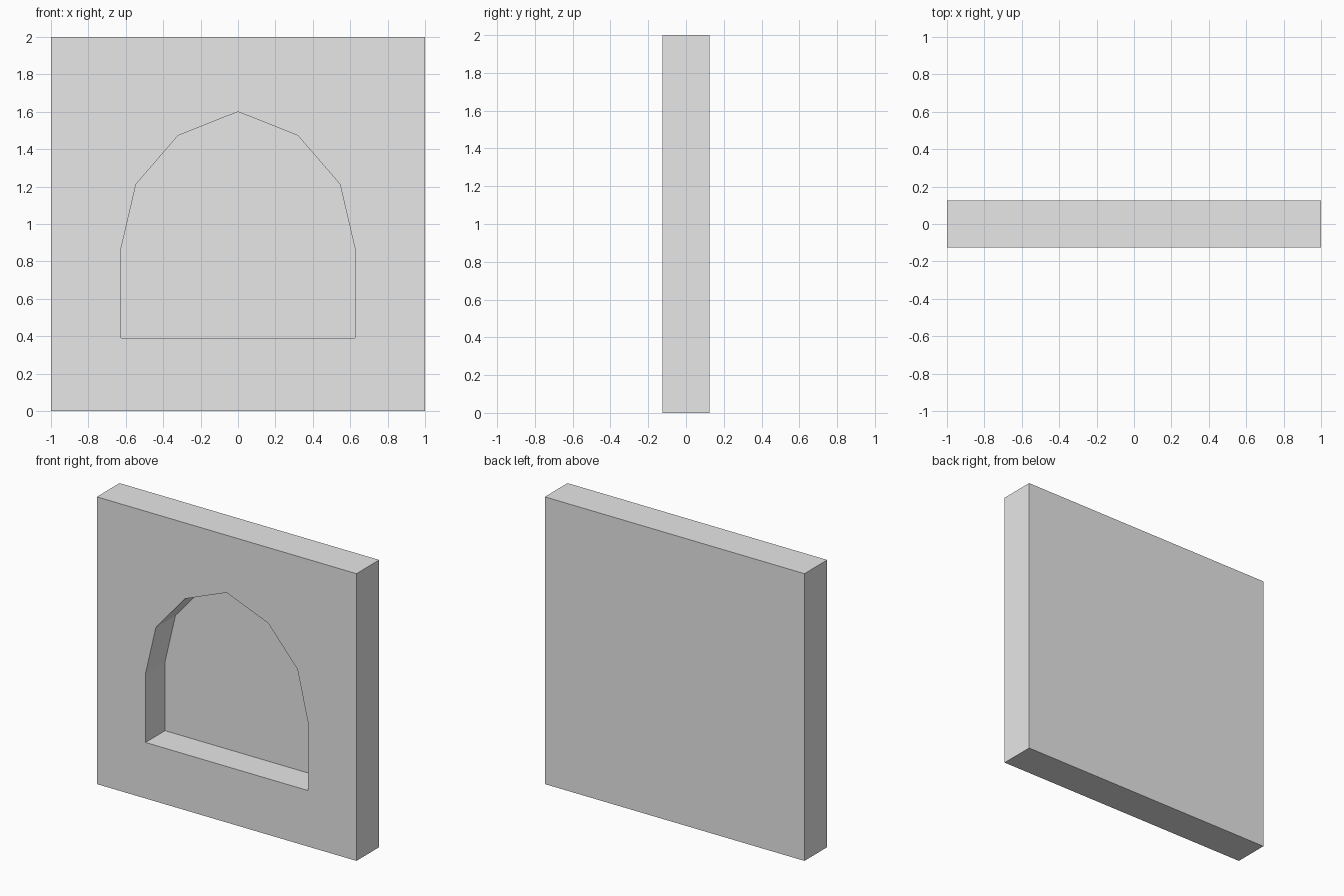
import bpy
import bmesh

if "Cube" in bpy.data.objects:
    bpy.data.objects.remove(bpy.data.objects["Cube"])

HALF_DEPTH = 0.125
RECESS_BACK = 0.09

grey = bpy.data.materials.new("light_grey")
grey.diffuse_color = (0.8, 0.8, 0.8, 1.0)
grey.use_nodes = True
grey.node_tree.nodes["Principled BSDF"].inputs["Base Color"].default_value = grey.diffuse_color

# Arch outline: right half from sill to peak, then mirrored
right = [(0.625, 0.39), (0.625, 0.87), (0.545, 1.213), (0.32, 1.473)]
arch = right + [(0, 1.60)] + [(-x, z) for x, z in reversed(right)]

bm = bmesh.new()


def ring(points, y):
    return [bm.verts.new((x, y, z)) for x, z in points]


def bridge(a, b):
    for i in range(len(a)):
        j = (i + 1) % len(a)
        bm.faces.new((a[i], a[j], b[j], b[i]))


# Outer slab: sides and back
square = [(1, 0), (1, 2), (-1, 2), (-1, 0)]
front = ring(square, -HALF_DEPTH)
back = ring(square, HALF_DEPTH)
bridge(front, back)
bm.faces.new(back)

# Arched recess: reveal and back panel
rim = ring(arch, -HALF_DEPTH)
niche = ring(arch, RECESS_BACK)
bridge(rim, niche)
bm.faces.new(niche)

# Front face around the recess: right half, left half
peak = len(right)
top_right, top_left = front[1], front[2]
bm.faces.new([front[0], top_right] + rim[peak::-1])
bm.faces.new([top_left, front[3]] + rim[:peak - 1:-1])
bm.faces.new([top_right, top_left, rim[peak]])
bm.faces.new([front[3], front[0], rim[0], rim[-1]])

bmesh.ops.recalc_face_normals(bm, faces=bm.faces)
mesh = bpy.data.meshes.new("wall_with_niche")
bm.to_mesh(mesh)
bm.free()
mesh.materials.append(grey)
bpy.context.collection.objects.link(bpy.data.objects.new("wall_with_niche", mesh))
